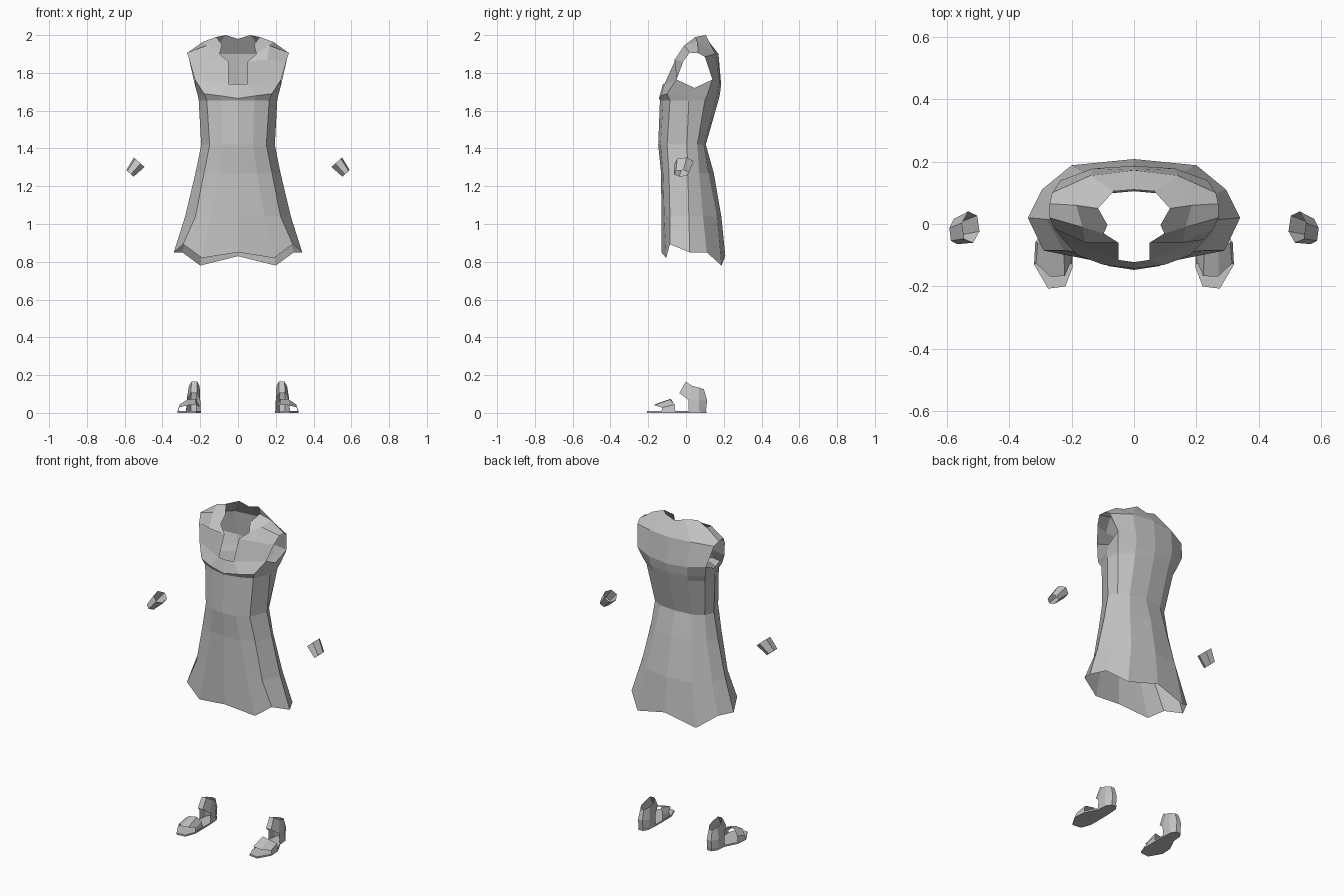
import bpy, bmesh, math
from mathutils import Vector

grey = bpy.data.materials.new("plain grey")
grey.diffuse_color = (0.55, 0.55, 0.55, 1)


def build(name, fill):
    """Make a flat-shaded object mirrored across x = 0."""
    bm = bmesh.new()
    fill(bm)
    bmesh.ops.remove_doubles(bm, verts=bm.verts, dist=0.0005)
    bmesh.ops.recalc_face_normals(bm, faces=bm.faces)
    me = bpy.data.meshes.new(name)
    bm.to_mesh(me)
    bm.free()
    me.materials.append(grey)
    ob = bpy.data.objects.new(name, me)
    bpy.context.collection.objects.link(ob)
    mod = ob.modifiers.new("mirror", 'MIRROR')
    mod.merge_threshold = 0.001
    return ob


def face(bm, *pts):
    bm.faces.new([bm.verts.new(p) for p in pts])


def strip(bm, a, b, closed=False):
    """Quads between two rows of points."""
    n = len(a)
    for i in range(n if closed else n - 1):
        j = (i + 1) % n
        face(bm, a[i], a[j], b[j], b[i])


def level(z, xy):
    return [(x, y, z) for x, y in xy]


# Dress: half rings from centre front, round the side, to centre back
def dress(bm):
    hem = [(0, -.13, .85), (.19, -.105, .82), (.29, -.085, .893), (.34, .02, .85),
           (.295, .11, .85), (.2, .188, .78), (0, .208, .83)]
    skirt = level(1.04, [(0, -.13), (.14, -.115), (.225, -.085), (.28, .015),
                         (.24, .09), (.16, .165), (0, .187)])
    hip = level(1.27, [(0, -.132), (.10, -.122), (.18, -.09), (.225, .01),
                       (.19, .07), (.13, .12), (0, .147)])
    waist = level(1.42, [(0, -.147), (.08, -.135), (.15, -.10), (.195, .005),
                         (.17, .06), (.11, .095), (0, .105)])
    under = level(1.655, [(0, -.138), (.085, -.12), (.165, -.085), (.208, .015),
                          (.20, .10), (.12, .155), (0, .172)])
    bust = [(0, -.143, 1.665), (.10, -.13, 1.68), (.18, -.10, 1.69), (.213, .02, 1.68),
            (.212, .115, 1.69), (.125, .165, 1.69), (0, .18, 1.69)]
    chest = [(0, -.122, 1.74), (.05, -.115, 1.74), (.228, -.05, 1.765), (.224, .045, 1.72),
             (.235, .14, 1.765), (.13, .178, 1.75), (0, .186, 1.74)]
    rings = [hem, skirt, hip, waist, under, bust, chest]
    for a, b in zip(rings, rings[1:]):
        strip(bm, a, b)
    # yoke rows over the shoulder: neck edge, middle, armhole edge
    r1 = [(.05, -.06, 1.86), (.155, -.06, 1.87), (.255, -.015, 1.86)]
    r2 = [(.097, -.03, 1.90), (.165, -.01, 1.945), (.27, .02, 1.907)]
    r2b = (.085, -.003, 1.95)
    r3 = [(.115, .05, 1.99), (.185, .06, 1.965), (.27, .065, 1.905)]
    r4 = [(.065, .105, 2.0), (.14, .155, 1.9), (.262, .10, 1.885)]
    neck_back, back = (0, .11, 1.98), (0, .172, 1.9)
    face(bm, chest[1], chest[2], r1[2], r1[1], r1[0])
    strip(bm, r1, r2)
    face(bm, r2[0], r2[1], r3[1], r3[0], r2b)
    face(bm, r2[1], r2[2], r3[2], r3[1])
    strip(bm, r3, r4)
    face(bm, neck_back, r4[0], r4[1], back)
    strip(bm, [back, r4[1], r4[2]], [chest[6], chest[5], chest[4]])


build("dress", dress)


# Wristbands: tapered open six-sided tubes
def wristband(bm):
    def ring(c, r_in, r_y):
        u = Vector((.75, 0, .66))
        return [Vector(c) + u * r_in * math.cos(t) + Vector((0, 1, 0)) * r_y * math.sin(t)
                for t in (math.tau * i / 6 + .26 for i in range(6))]
    strip(bm, ring((.523, -.01, 1.327), .039, .052), ring((.572, -.024, 1.268), .027, .042), True)


build("wristband", wristband)


# Sandal sole: thin plate
def sole(bm):
    out = [(.22, -.2), (.275, -.207), (.32, -.13), (.315, -.06), (.275, .02), (.27, .08),
           (.25, .108), (.22, .108), (.202, .08), (.197, 0), (.197, -.14)]
    a, b = level(0, out), level(.01, out)
    face(bm, *a)
    face(bm, *b)
    strip(bm, a, b, True)


build("sandal_sole", sole)


# Heel cup with ankle strap closing over the instep
def heel(bm):
    base = level(.005, [(.198, .015), (.2, .07), (.22, .105), (.25, .105), (.272, .07), (.276, .015)])
    mid = [(.2, .012, .07), (.2, .07, .065), (.22, .112, .065), (.25, .112, .065),
           (.272, .07, .065), (.27, .012, .07), (.25, -.035, .105), (.217, -.035, .105)]
    top = [(.203, .035, .142), (.205, .065, .135), (.222, .095, .125), (.245, .095, .125),
           (.26, .065, .135), (.26, .035, .142), (.246, -.002, .165), (.216, -.002, .165)]
    strip(bm, base, mid[:6])
    strip(bm, mid, top, True)


build("sandal_heel", heel)


# Toe strap arching over the foot
def toe(bm):
    rear = [(.2, -.058, .008), (.205, -.06, .04), (.225, -.08, .075), (.27, -.085, .07),
            (.308, -.06, .045), (.316, -.056, .008)]
    front = [(.198, -.13, .008), (.204, -.125, .03), (.222, -.167, .045), (.27, -.168, .04),
             (.314, -.125, .028), (.32, -.13, .008)]
    strip(bm, rear, front)


build("sandal_toe_strap", toe)
